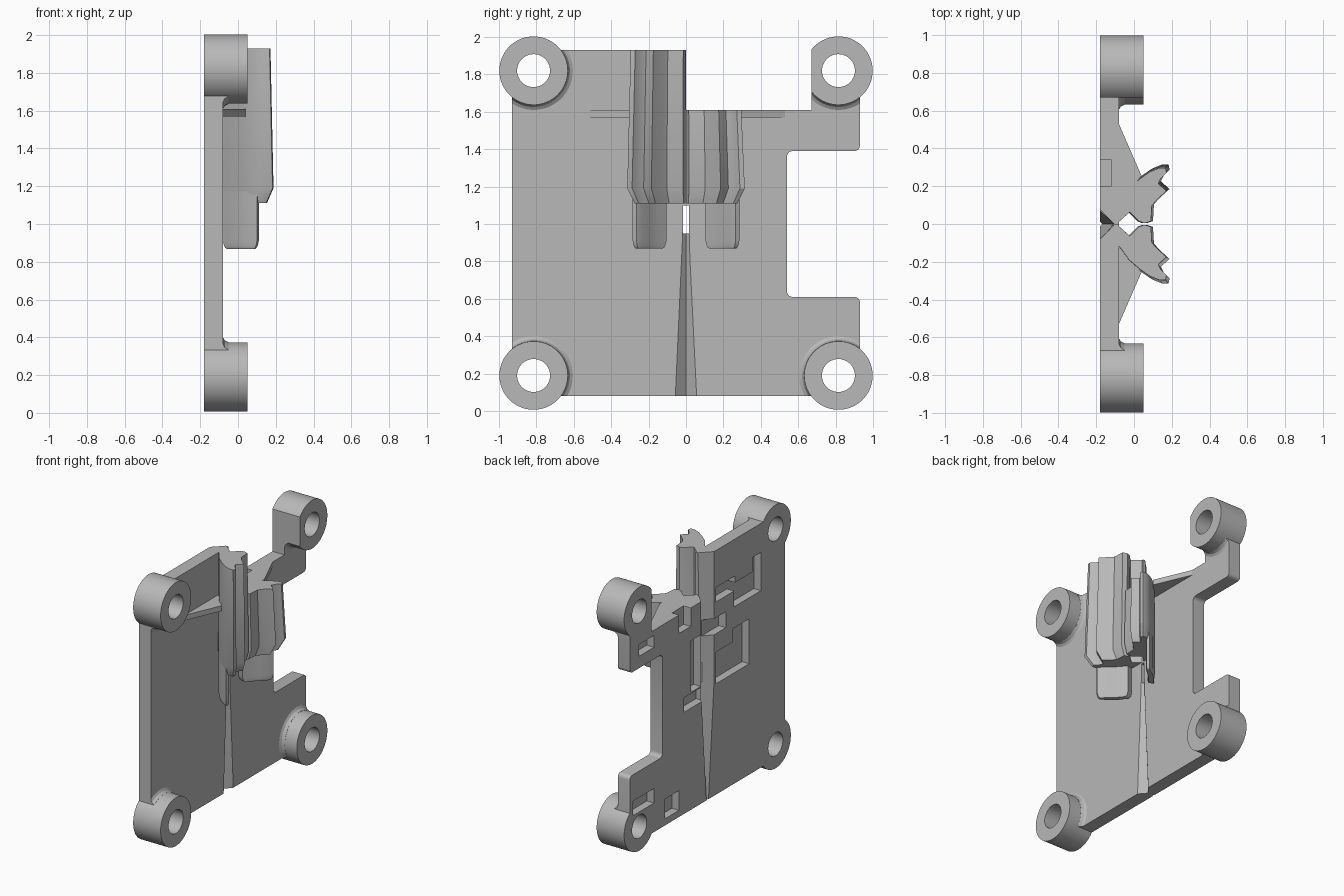
import bpy, bmesh, math
from mathutils import Vector

if "Cube" in bpy.data.objects:
    bpy.data.objects.remove(bpy.data.objects["Cube"])

grey = bpy.data.materials.new("plain_grey")
grey.use_nodes = True
grey.diffuse_color = (0.48, 0.48, 0.48, 1)
grey.node_tree.nodes["Principled BSDF"].inputs["Base Color"].default_value = (0.48, 0.48, 0.48, 1)

BACK, FACE, RIM = -0.18, -0.08, 0.05


def finish(name, bm):
    bmesh.ops.recalc_face_normals(bm, faces=bm.faces)
    mesh = bpy.data.meshes.new(name)
    bm.to_mesh(mesh)
    bm.free()
    mesh.materials.append(grey)
    ob = bpy.data.objects.new(name, mesh)
    bpy.context.collection.objects.link(ob)
    return ob


def loft(name, rings, round_edges=None):
    """Skin a list of equal-length point rings and cap both ends."""
    bm = bmesh.new()
    loops = [[bm.verts.new(p) for p in ring] for ring in rings]
    n = len(loops[0])
    for a, b in zip(loops, loops[1:]):
        for i in range(n):
            j = (i + 1) % n
            bm.faces.new((a[i], a[j], b[j], b[i]))
    bm.faces.new(loops[0])
    bm.faces.new(loops[-1])
    if round_edges:
        edges = [e for e in bm.edges if round_edges(e)]
        bmesh.ops.bevel(bm, geom=edges, offset=0.03, segments=5, profile=0.5, affect='EDGES')
    return finish(name, bm)


def extrude_x(name, outline, x0, x1, round_edges=None):
    return loft(name, [[(x, y, z) for y, z in outline] for x in (x0, x1)], round_edges)


def box(name, y0, y1, z0, z1, x0, x1):
    return extrude_x(name, [(y0, z0), (y1, z0), (y1, z1), (y0, z1)], x0, x1)


def disc(y, z, r, n=64):
    return [(y + r * math.cos(2 * math.pi * i / n), z + r * math.sin(2 * math.pi * i / n)) for i in range(n)]


def boolean(ob, tool, operation='DIFFERENCE'):
    mod = ob.modifiers.new("cut", 'BOOLEAN')
    mod.operation, mod.object, mod.solver = operation, tool, 'EXACT'
    bpy.context.view_layer.objects.active = ob
    bpy.ops.object.modifier_apply(modifier=mod.name)


# Plate with the side notch and stepped top
outline = [(-0.93, 0.08), (0.93, 0.08), (0.93, 0.61), (0.54, 0.61), (0.54, 1.39), (0.93, 1.39),
           (0.93, 1.82), (0.67, 1.82), (0.67, 1.61), (0, 1.61), (0, 1.93), (-0.93, 1.93)]


def notch_corner(e):
    a, b = (v.co for v in e.verts)
    return abs(a.x - b.x) > 0.05 and a.y > 0.5 and 0.6 < a.z < 1.4


plate = extrude_x("plate", outline, BACK, FACE, notch_corner)
parts = [plate]

# Four mounting bosses with small fillets where they meet the plate
bosses = {"lower_front": (-0.815, 0.19), "lower_rear": (0.815, 0.19),
          "upper_front": (-0.815, 1.82), "upper_rear": (0.815, 1.82)}
fillet_limit = extrude_x("fillet_limit", outline, FACE - 0.02, RIM)
trim = box("trim", 0.5, 0.67, 1.5, 2.1, -0.3, 0.2)
cutters = [fillet_limit, trim]
holes = []
for label, (y, z) in bosses.items():
    boss = extrude_x(label + "_boss", disc(y, z, 0.183), BACK, RIM)
    fillet = loft(label + "_fillet", [[(x, p, q) for p, q in disc(y, z, r)]
                  for x, r in ((-0.09, 0.21), (-0.08, 0.21), (-0.07, 0.194), (-0.05, 0.184))])
    boolean(fillet, fillet_limit, 'INTERSECT')
    if label == "upper_rear":
        boolean(boss, trim)
        boolean(fillet, trim)
    holes.append(extrude_x("hole", disc(y, z, 0.088, 48), -0.3, 0.2))
    parts += [boss, fillet]

# Weight-saving pockets in the back: y range, z range
pockets = [(0.34, 0.51, 0.13, 0.28), (0.64, 0.89, 0.3, 0.41), (0.64, 0.82, 1.48, 1.57),
           (0.2, 0.34, 1.47, 1.7), (0.08, 0.2, 0.97, 1.36), (0.05, 0.28, 0.85, 0.96),
           (-0.5, -0.3, 0.92, 1.26), (-0.32, -0.1, 0.92, 1.16), (-0.22, 0.03, 1.3, 1.42),
           (-0.64, -0.32, 1.42, 1.6), (-0.64, -0.54, 1.58, 1.71), (-0.33, -0.1, 1.54, 1.65)]
pocket_tools = [box("pocket", *p, -0.3, -0.12) for p in pockets]


def vee(name, stations, x_open):
    """Tapered V groove: stations hold height, half width and apex x."""
    return loft(name, [[(x_open, -w, z), (apex, 0, z), (x_open, w, z)] for z, w, apex in stations])


grooves = [vee("back_groove", [(0.05, 0.02, -0.17), (0.95, 0.09, -0.11), (2.1, 0.09, -0.1)], -0.19),
           vee("front_groove", [(0.05, 0.07, -0.13), (0.97, 0.025, -0.1)], -0.07),
           box("slot", -0.015, 0.015, 0.95, 1.1, -0.3, 0.1)]
cutters += holes + pocket_tools + grooves

for tool in holes + pocket_tools + grooves:
    boolean(plate, tool)
for part in parts[1:]:
    for tool in holes + pocket_tools[:3]:
        boolean(part, tool)
for tool in cutters:
    bpy.data.objects.remove(tool)

# Central guide: ribbed section, blade below it and a triangular shelf, on each side
outer = [(-0.08, 0.12), (-0.06, 0.145), (-0.025, 0.195), (0.04, 0.25), (0.09, 0.285), (0.14, 0.305)]
section = [(-0.09, 0.002), (-0.02, 0.065), (0.03, 0.015), (0.06, 0.004), (0.095, 0.015),
           (0.1, 0.1), (0.125, 0.13), (0.18, 0.18), (0.135, 0.22), (0.15, 0.25),
           (0.18, 0.28), (0.175, 0.305)] + outer[::-1] + [(-0.1, 0.12)]
blade = outer[:4] + [(0.1, 0.285), (0.11, 0.265), (0.09, 0.235), (0.04, 0.195), (0, 0.15), (-0.035, 0.105)]
shelf = [(-0.09, 0.53), (-0.08, 0.53), (0.04, 0.255), (-0.06, 0.13), (-0.09, 0.1)]


def ring(points, side, z, scale, anchor):
    a = Vector(anchor)
    return [(q.x, side * q.y, z) for q in (a + (Vector(p) - a) * scale for p in points)]


def stack(name, points, side, levels, anchor):
    parts.append(loft(name, [ring(points, side, z, s, anchor) for z, s in levels]))


for label, side, top in (("front", -1, 1.93), ("rear", 1, 1.61)):
    stack(label + "_guide", section, side, [(1.11, 0.9), (1.19, 1.03), (top, 0.97)], (-0.09, 0.004))
    stack(label + "_blade", blade, side,
          [(0.868, 0.78), (0.873, 0.87), (0.885, 0.94), (0.91, 1), (1.25, 1)], (0.02, 0.2))
    stack(label + "_shelf", shelf, side, [(1.57, 1), (1.61, 1)], (0, 0))

# Smooth round surfaces, keep hard edges
bpy.ops.object.select_all(action='DESELECT')
for part in parts:
    part.select_set(True)
bpy.context.view_layer.objects.active = plate
bpy.ops.object.shade_smooth_by_angle(angle=math.radians(30))
